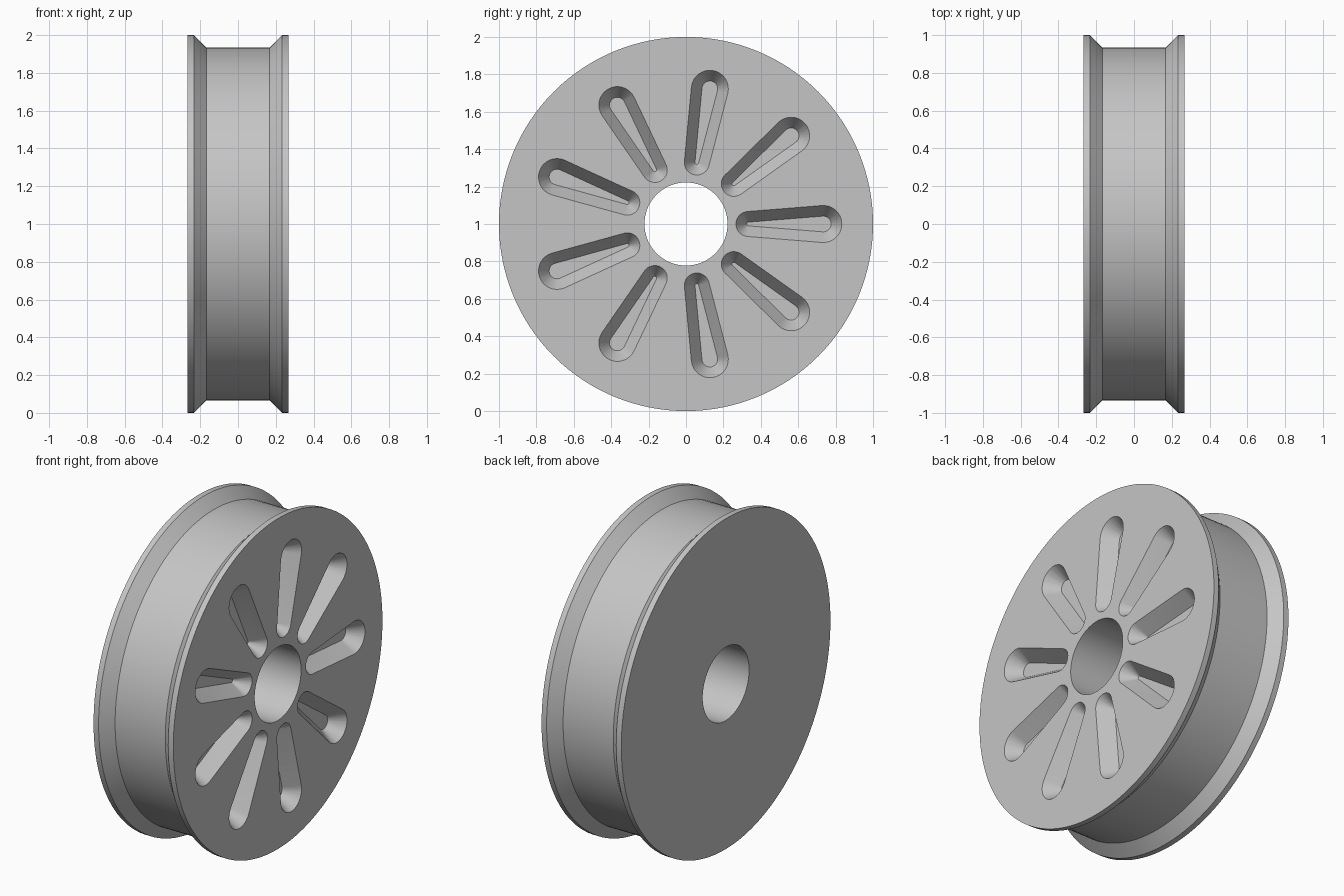
import bpy, bmesh
from math import sin, cos, pi, asin, radians

if "Cube" in bpy.data.objects:
    bpy.data.objects.remove(bpy.data.objects["Cube"])

HALF_WIDTH = 0.267
SEGMENTS = 128
SLOTS = 9
DEPTH = 0.09          # slot depth
INSET = 0.057         # how far the slot walls lean in over that depth

grey = bpy.data.materials.new("plain_grey")
grey.use_nodes = True
colour = (0.56, 0.56, 0.56, 1)
grey.diffuse_color = colour
grey.node_tree.nodes["Principled BSDF"].inputs["Base Color"].default_value = colour


def make_object(name, bm):
    bmesh.ops.recalc_face_normals(bm, faces=bm.faces)
    mesh = bpy.data.meshes.new(name)
    bm.to_mesh(mesh)
    bm.free()
    mesh.materials.append(grey)
    obj = bpy.data.objects.new(name, mesh)
    bpy.context.collection.objects.link(obj)
    return obj


def bridge(bm, a, b):
    for i in range(len(a)):
        j = (i + 1) % len(a)
        bm.faces.new((a[i], a[j], b[j], b[i]))


# Wheel body: mirrored half profile (x, radius) turned around the x axis
half = [(HALF_WIDTH, 0.222), (HALF_WIDTH, 1.0), (0.233, 1.0), (0.168, 0.935)]
profile = half + [(-x, r) for x, r in reversed(half)]
bm = bmesh.new()
rings = []
for x, r in profile:
    angles = [2 * pi * i / SEGMENTS for i in range(SEGMENTS)]
    rings.append([bm.verts.new((x, r * cos(a), 1 + r * sin(a))) for a in angles])
for k, ring in enumerate(rings):
    bridge(bm, ring, rings[(k + 1) % len(rings)])
wheel = make_object("wheel", bm)


# Slot cutters: tapered hull of a large outer and a small inner circle
def slot_loop(bm, turn, x, inset):
    outer, inner = (0.734, 0.099), (0.334, 0.067)
    lean = pi / 2 + asin((outer[1] - inner[1]) / (outer[0] - inner[0]))
    steps = 16
    loop = []
    for (centre, radius), start, end in ((outer, -lean, lean),
                                         (inner, lean, 2 * pi - lean)):
        for i in range(steps + 1):
            a = start + (end - start) * i / steps
            u = centre + (radius - inset) * cos(a)
            v = (radius - inset) * sin(a)
            loop.append(bm.verts.new((x, u * cos(turn) - v * sin(turn),
                                      1 + u * sin(turn) + v * cos(turn))))
    return loop


bm = bmesh.new()
above = 0.02
for n in range(SLOTS):
    turn = 2 * pi * n / SLOTS
    top = slot_loop(bm, turn, HALF_WIDTH + above, -INSET * above / DEPTH)
    floor = slot_loop(bm, turn, HALF_WIDTH - DEPTH, INSET)
    bridge(bm, top, floor)
    bm.faces.new(top)
    bm.faces.new(floor)
cutter = make_object("slot_cutter", bm)
cutter.hide_render = True

# Cut the slots into the right face
cut = wheel.modifiers.new("slots", "BOOLEAN")
cut.operation = "DIFFERENCE"
cut.solver = "EXACT"
cut.object = cutter
bpy.context.view_layer.objects.active = wheel
bpy.ops.object.select_all(action="DESELECT")
wheel.select_set(True)
bpy.ops.object.modifier_apply(modifier=cut.name)
bpy.data.objects.remove(cutter)

bpy.ops.object.shade_smooth_by_angle(angle=radians(30))
